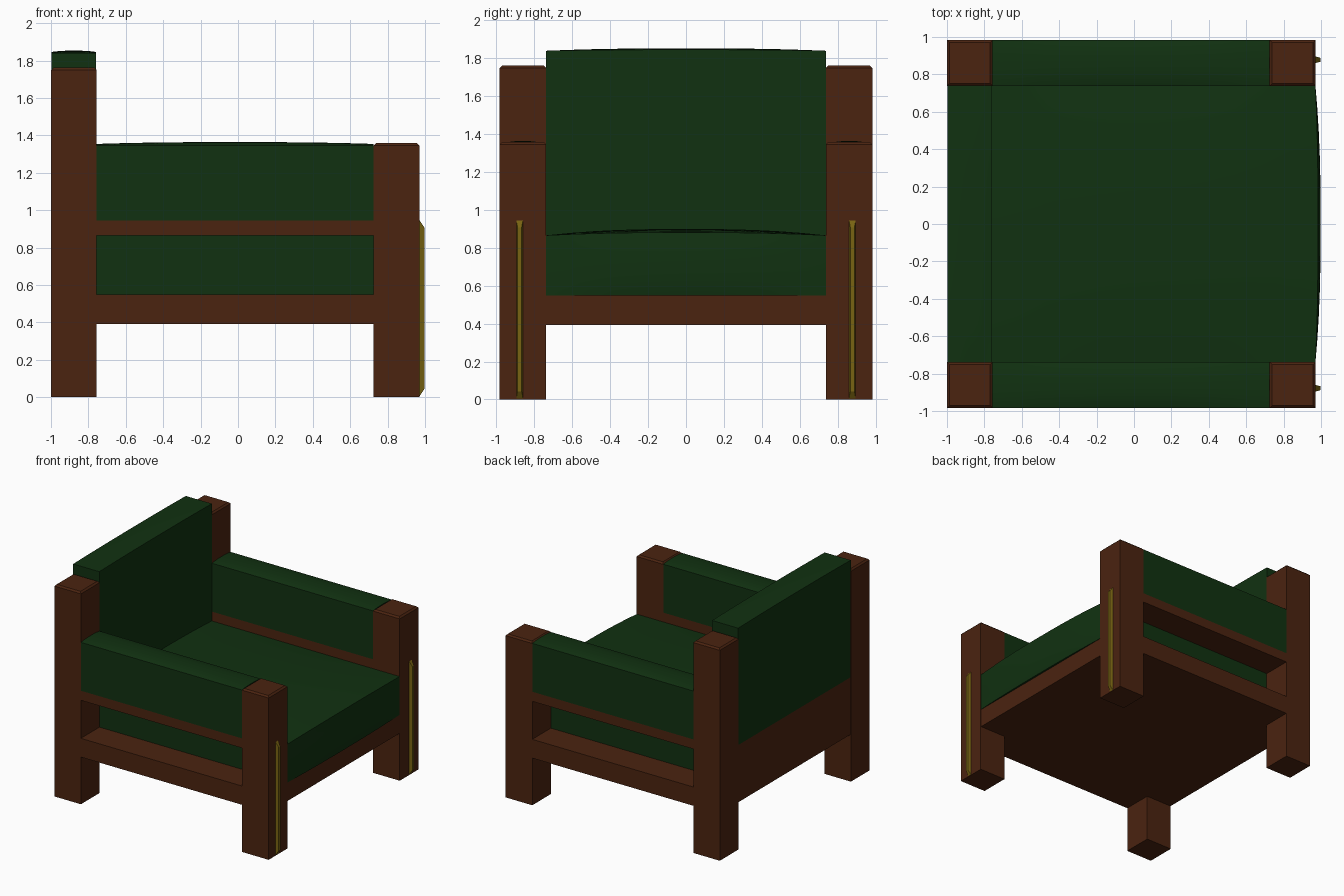
import bpy, bmesh
from mathutils import Vector

if "Cube" in bpy.data.objects:
    bpy.data.objects.remove(bpy.data.objects["Cube"])


def material(name, rgb):
    m = bpy.data.materials.new(name)
    m.diffuse_color = (*rgb, 1)
    m.use_nodes = True
    m.node_tree.nodes["Principled BSDF"].inputs["Base Color"].default_value = m.diffuse_color
    return m


WOOD = material("brown wood", (0.070, 0.017, 0.005))
FABRIC = material("green fabric", (0.0055, 0.031, 0.0055))
BRASS = material("brass", (0.19, 0.125, 0.006))


def finish(bm, name, mat):
    bmesh.ops.recalc_face_normals(bm, faces=bm.faces)
    me = bpy.data.meshes.new(name)
    bm.to_mesh(me)
    bm.free()
    me.materials.append(mat)
    ob = bpy.data.objects.new(name, me)
    bpy.context.collection.objects.link(ob)
    return ob


def box_bm(lo, hi):
    bm = bmesh.new()
    bmesh.ops.create_cube(bm, size=1)
    lo, hi = Vector(lo), Vector(hi)
    for v in bm.verts:
        v.co = (lo + hi) / 2 + v.co * (hi - lo)
    return bm


def box(name, lo, hi, top_bevel=0):
    bm = box_bm(lo, hi)
    if top_bevel:
        edges = [e for e in bm.edges if all(v.co.z > hi[2] - 1e-4 for v in e.verts)]
        bmesh.ops.bevel(bm, geom=edges, offset=top_bevel, segments=1, affect='EDGES')
    return finish(bm, name, WOOD)


def cushion(name, lo, hi, top=0.0, front=0.0):
    """Upholstered block whose top and +x faces swell softly outward."""
    bm = box_bm(lo, hi)
    bmesh.ops.subdivide_edges(bm, edges=bm.edges, cuts=11, use_grid_fill=True)
    for v in bm.verts:
        u = [2 * (v.co[i] - lo[i]) / (hi[i] - lo[i]) - 1 for i in range(3)]
        swell = [1 - abs(t) ** 2.5 for t in u]
        if u[2] > 0.999:
            v.co.z += top * (0.45 + 0.55 * swell[0]) * swell[1]
        if u[0] > 0.999:
            v.co.x += front * swell[1] * (0.5 + 0.5 * swell[2])
    ob = finish(bm, name, FABRIC)
    bpy.ops.object.select_all(action='DESELECT')
    ob.select_set(True)
    bpy.context.view_layer.objects.active = ob
    bpy.ops.object.shade_smooth_by_angle(angle=0.5)
    return ob


# Base deck and back panel
box("seat_deck", (-0.99, -0.74, 0.392), (0.968, 0.74, 0.548))
box("back_panel", (-0.998, -0.74, 0.392), (-0.758, 0.74, 0.868))

# Seat and back cushions
cushion("seat_cushion", (-0.758, -0.74, 0.548), (0.97, 0.74, 0.866), top=0.034, front=0.028)
cushion("back_cushion", (-0.998, -0.74, 0.868), (-0.758, 0.74, 1.84), top=0.013)

# Posts, rails, arm cushions and brass strips on both sides
for side, s in (("near", -1), ("far", 1)):
    y0, y1 = sorted((s * 0.738, s * 0.984))
    box(f"back_post_{side}", (-1.0, y0, 0), (-0.756, y1, 1.762), 0.013)
    box(f"front_post_{side}", (0.725, y0, 0), (0.971, y1, 1.358), 0.013)
    box(f"side_rail_{side}", (-0.757, y0, 0.392), (0.726, y1, 0.548))
    box(f"arm_rail_{side}", (-0.757, y0, 0.864), (0.726, y1, 0.944))
    cushion(f"arm_cushion_{side}", (-0.757, y0, 0.944), (0.725, y1, 1.346), top=0.018)

    # Brass strip with chamfered outer edges and ends
    yc = s * 0.878
    bm = box_bm((0.969, yc - 0.018, 0.003), (0.996, yc + 0.018, 0.948))
    for v in bm.verts:
        if v.co.x > 0.98:
            v.co.z += 0.04 if v.co.z < 0.5 else -0.04
            v.co.y = yc + (v.co.y - yc) * 0.6
    finish(bm, f"brass_strip_{side}", BRASS)
